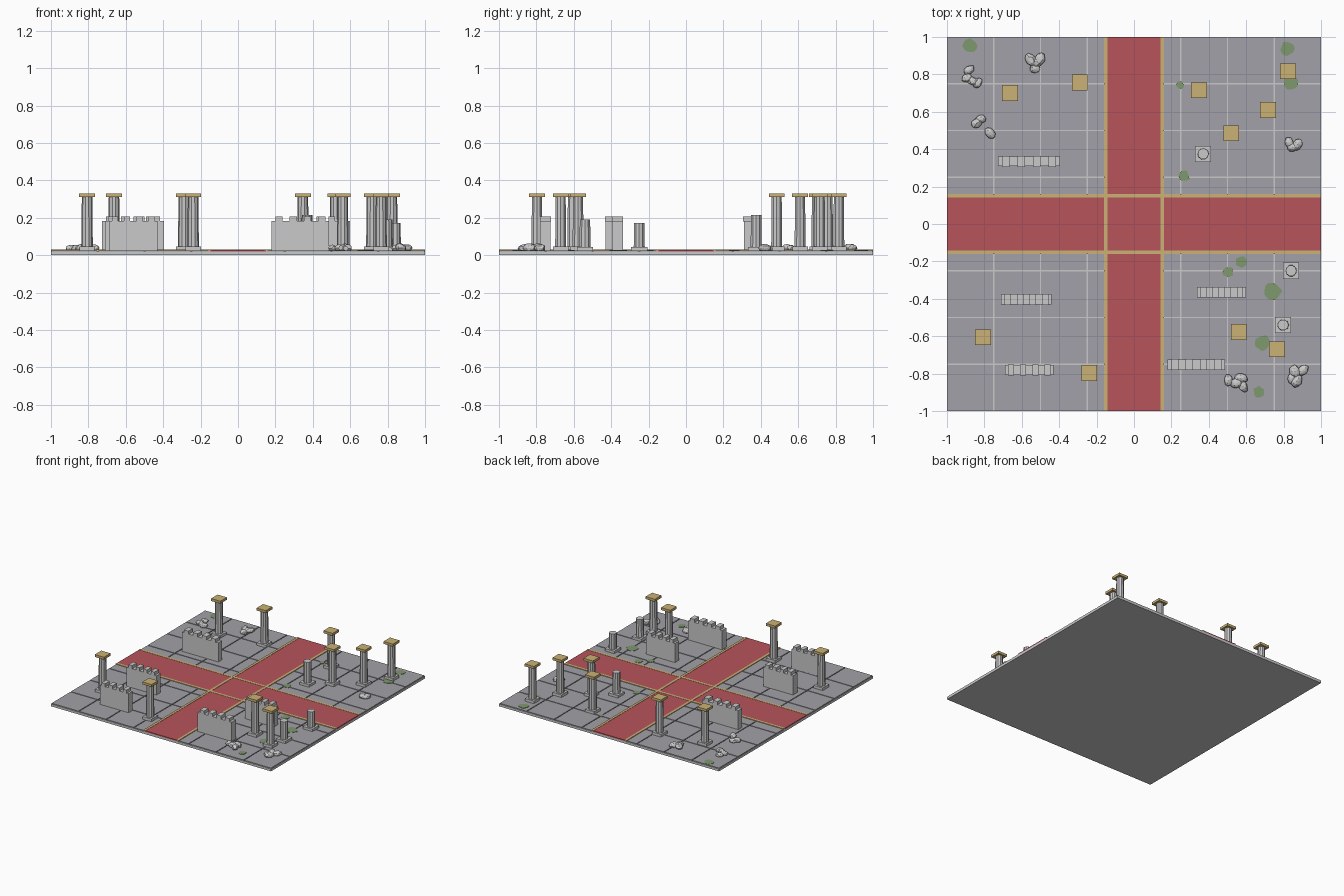
import bpy, bmesh, math, random
from mathutils import Matrix, Vector

if "Cube" in bpy.data.objects:
    bpy.data.objects.remove(bpy.data.objects["Cube"])

random.seed(4)


def material(name, r, g, b):
    lin = lambda c: ((c / 255 + 0.055) / 1.055) ** 2.4
    m = bpy.data.materials.new(name)
    m.diffuse_color = (lin(r), lin(g), lin(b), 1)
    m.use_nodes = True
    m.node_tree.nodes["Principled BSDF"].inputs["Base Color"].default_value = m.diffuse_color
    return m


STONE = material("pale stone", 202, 202, 202)
FLOOR = material("floor grey", 161, 161, 168)
RED = material("carpet red", 183, 84, 91)
GOLD = material("trim gold", 203, 178, 117)
MOSS = material("moss green", 127, 152, 109)


def box(bm, x0, x1, y0, y1, z0, z1, mat=0):
    size = Matrix.Diagonal((x1 - x0, y1 - y0, z1 - z0, 1))
    place = Matrix.Translation(((x0 + x1) / 2, (y0 + y1) / 2, (z0 + z1) / 2))
    verts = bmesh.ops.create_cube(bm, size=1, matrix=place @ size)["verts"]
    for f in {f for v in verts for f in v.link_faces}:
        f.material_index = mat


def block(bm, x, y, half, z0, z1, mat=0):
    box(bm, x - half, x + half, y - half, y + half, z0, z1, mat)


def finish(bm, name, *mats):
    me = bpy.data.meshes.new(name)
    bm.to_mesh(me)
    bm.free()
    for m in mats:
        me.materials.append(m)
    ob = bpy.data.objects.new(name, me)
    bpy.context.collection.objects.link(ob)
    return ob


BASE, TOP = 0.019, 0.025

# Slab under the whole floor
bm = bmesh.new()
box(bm, -1, 1, -1, 1, 0, BASE)
finish(bm, "floor_slab", STONE)

# Square paving tiles with narrow joints
bm = bmesh.new()
for i in range(8):
    for j in range(8):
        block(bm, -0.875 + i * 0.25, -0.875 + j * 0.25, 0.1215, BASE, TOP)
finish(bm, "paving_tiles", FLOOR)

# Crossing carpets
bm = bmesh.new()
box(bm, -0.15, 0.15, -1, 1, BASE, 0.028)
for s in (-1, 1):
    a, b = sorted((s * 0.15, s))
    box(bm, a, b, -0.15, 0.15, BASE, 0.028)
finish(bm, "carpet_cross", RED)

# Gold borders along both carpets
bm = bmesh.new()
for s in (-0.151, 0.151):
    box(bm, s - 0.01, s + 0.01, -1, 1, BASE, 0.0300)
    box(bm, -1, 1, s - 0.01, s + 0.01, BASE, 0.0296)
finish(bm, "carpet_borders", GOLD)


def shaft(bm, x, y, z0, z1, r0, r1):
    place = Matrix.Translation((x, y, (z0 + z1) / 2)) @ Matrix.Rotation(math.pi / 10, 4, "Z")
    bmesh.ops.create_cone(bm, cap_ends=True, segments=10, radius1=r0, radius2=r1,
                          depth=z1 - z0, matrix=place)


# Standing columns: square foot, faceted shaft, gold cap
for x, y in [(-0.663, 0.70), (-0.29, 0.757), (0.347, 0.715), (0.823, 0.817),
             (0.716, 0.61), (0.52, 0.485), (0.56, -0.577), (0.765, -0.67),
             (-0.807, -0.605), (-0.24, -0.797)]:
    bm = bmesh.new()
    block(bm, x, y, 0.041, TOP - 0.002, 0.047)
    shaft(bm, x, y, 0.046, 0.312, 0.031, 0.028)
    block(bm, x, y, 0.042, 0.311, 0.331, 1)
    finish(bm, "column", STONE, GOLD)

# Broken column stumps
for x, y, h in [(0.37, 0.375, 0.215), (0.84, -0.25, 0.172), (0.797, -0.54, 0.19)]:
    bm = bmesh.new()
    block(bm, x, y, 0.043, TOP - 0.002, 0.045)
    shaft(bm, x, y, 0.044, h, 0.031, 0.029)
    finish(bm, "broken_column", STONE)

# Battlement walls with four merlons each
for x0, x1, y, t in [(-0.727, -0.396, 0.335, 0.05), (-0.71, -0.44, -0.403, 0.056),
                     (-0.69, -0.43, -0.78, 0.052), (0.337, 0.60, -0.365, 0.054),
                     (0.18, 0.487, -0.752, 0.056)]:
    bm = bmesh.new()
    box(bm, x0, x1, y - t / 2, y + t / 2, TOP - 0.002, 0.182)
    step = (x1 - x0) / 4
    for i in range(4):
        c = x0 + (i + 0.5) * step
        box(bm, c - step / 4, c + step / 4, y - 0.029, y + 0.029, 0.18, 0.208)
    finish(bm, "battlement_wall", STONE)

# Rubble piles of irregular rocks
piles = [
    [(-0.893, 0.78), (-0.835, 0.753), (-0.882, 0.823), (-0.865, 0.765)],
    [(-0.53, 0.83), (-0.525, 0.865), (-0.503, 0.88), (-0.55, 0.877)],
    [(-0.84, 0.54), (-0.77, 0.487), (-0.82, 0.56)],
    [(0.83, 0.435), (0.875, 0.425), (0.85, 0.412)],
    [(0.505, -0.835), (0.572, -0.825), (0.583, -0.867), (0.55, -0.85)],
    [(0.86, -0.79), (0.903, -0.782), (0.87, -0.84), (0.845, -0.825)],
]
for pile in piles:
    bm = bmesh.new()
    for x, y in pile:
        r = random.uniform(0.026, 0.036)
        m = (Matrix.Translation((x, y, TOP + r * 0.4))
             @ Matrix.Rotation(random.uniform(0, math.pi), 4, "Z")
             @ Matrix.Diagonal((r * 1.1, r * 0.8, r * 0.7, 1)))
        rock = bmesh.ops.create_icosphere(bm, subdivisions=2, radius=1, matrix=m)["verts"]
        centre = Vector((x, y, TOP + r * 0.4))
        for v in rock:
            v.co = centre + (v.co - centre) * random.uniform(0.88, 1.06)
            v.co.z = max(v.co.z, TOP - 0.003)
    finish(bm, "rubble_pile", STONE)

# Flat moss patches with uneven edges
bm = bmesh.new()
for x, y, r in [(-0.877, 0.952, 0.037), (0.818, 0.936, 0.037), (0.84, 0.758, 0.042),
                (0.246, 0.743, 0.021), (0.267, 0.257, 0.03), (0.572, -0.203, 0.03),
                (0.503, -0.257, 0.028), (0.743, -0.358, 0.045), (0.684, -0.636, 0.042),
                (0.668, -0.898, 0.03)]:
    disc = bmesh.ops.create_cone(bm, cap_ends=True, segments=12, radius1=r, radius2=r,
                                 depth=0.005, matrix=Matrix.Translation((x, y, TOP)))["verts"]
    wobble = [random.uniform(0.82, 1.15) for _ in range(12)]
    for v in disc:
        k = round(math.atan2(v.co.y - y, v.co.x - x) / (math.pi / 6)) % 12
        v.co.x = x + (v.co.x - x) * wobble[k]
        v.co.y = y + (v.co.y - y) * wobble[k]
finish(bm, "moss_patches", MOSS)
